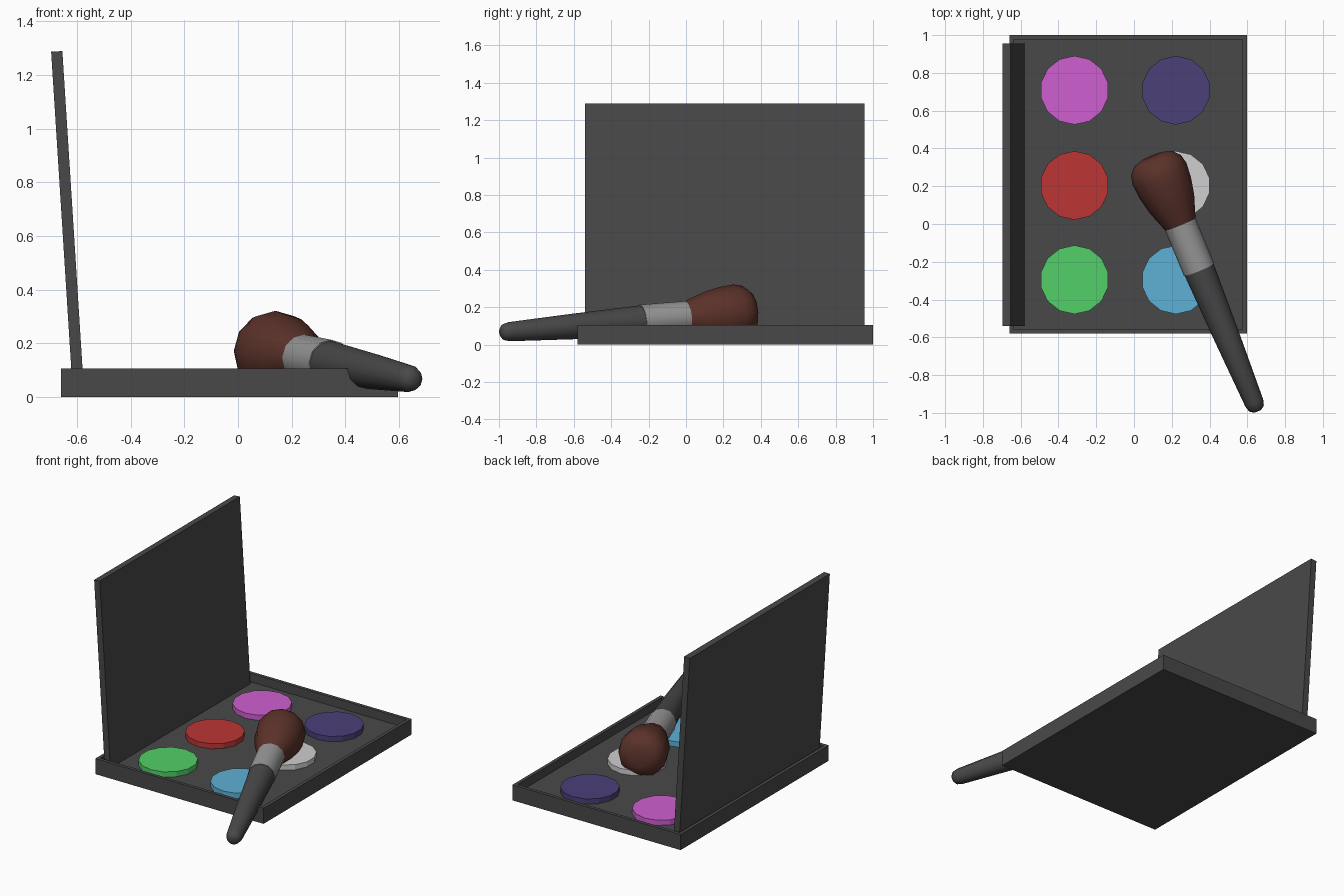
import bpy, bmesh, math
from mathutils import Vector, Matrix

if "Cube" in bpy.data.objects:
    bpy.data.objects.remove(bpy.data.objects["Cube"])


def material(name, rgb):
    m = bpy.data.materials.new(name)
    m.diffuse_color = (*rgb, 1)
    m.use_nodes = True
    m.node_tree.nodes["Principled BSDF"].inputs["Base Color"].default_value = m.diffuse_color
    return m


charcoal = material("charcoal", (0.066, 0.066, 0.066))
silver = material("silver", (0.32, 0.32, 0.32))
bristle = material("brown bristle", (0.105, 0.032, 0.023))


def finish(bm, name, mat, matrix=Matrix()):
    bmesh.ops.recalc_face_normals(bm, faces=bm.faces)
    me = bpy.data.meshes.new(name)
    bm.to_mesh(me)
    bm.free()
    ob = bpy.data.objects.new(name, me)
    ob.matrix_world = matrix
    me.materials.append(mat)
    bpy.context.collection.objects.link(ob)
    return ob


def box(lo, hi):
    bm = bmesh.new()
    lo, hi = Vector(lo), Vector(hi)
    size = hi - lo
    bmesh.ops.create_cube(bm, size=1, matrix=Matrix.Translation((lo + hi) / 2)
                          @ Matrix.Diagonal((*size, 1)))
    return bm


# tray with a recessed floor
bm = box((-0.66, -0.58, 0), (0.597, 1.0, 0.105))
bm.normal_update()
top = max(bm.faces, key=lambda f: f.calc_center_median().z)
bmesh.ops.inset_region(bm, faces=[top], thickness=0.032)
walls = bmesh.ops.extrude_discrete_faces(bm, faces=[top])
bmesh.ops.translate(bm, vec=(0, 0, -0.058), verts=walls["faces"][0].verts)
finish(bm, "tray", charcoal)

# open lid leaning back slightly
tilt = math.atan2(-0.079, 1.243)
bm = box((-0.042, -0.54, 0), (0, 0.955, 1.245))
finish(bm, "lid", charcoal, Matrix.Translation((-0.576, 0, 0.047)) @ Matrix.Rotation(tilt, 4, 'Y'))

# six colour pans
pans = [("magenta", (0.62, 0.115, 0.64), -0.315, 0.708), ("violet", (0.072, 0.05, 0.19), 0.222, 0.708),
        ("red", (0.51, 0.036, 0.036), -0.315, 0.204), ("white", (0.62, 0.62, 0.62), 0.222, 0.204),
        ("green", (0.085, 0.63, 0.14), -0.315, -0.295), ("sky blue", (0.11, 0.44, 0.66), 0.222, -0.295)]
for name, rgb, x, y in pans:
    bm = bmesh.new()
    bmesh.ops.create_cone(bm, cap_ends=True, segments=14, radius1=0.182, radius2=0.182, depth=0.04)
    finish(bm, name + " pan", material(name, rgb), Matrix.Translation((x, y, 0.062)))

# brush parts: profiles (radius, distance) turned around the brush axis
axis = Vector((-0.381, 0.921, 0.075)).normalized()
place = Matrix.Translation((0.345, -0.2425, 0.126)) @ axis.to_track_quat('Z', 'Y').to_matrix().to_4x4()


def turned(name, profile, mat, n=12):
    bm = bmesh.new()
    rings = [[bm.verts.new((r * math.cos(a), r * math.sin(a), s))
              for a in [2 * math.pi * i / n for i in range(n)]] for r, s in profile]
    for a, b in zip(rings, rings[1:]):
        for i in range(n):
            j = (i + 1) % n
            bm.faces.new((a[i], a[j], b[j], b[i]))
    bm.faces.new(rings[0])
    bm.faces.new(rings[-1])
    ob = finish(bm, name, mat, place)
    bpy.context.view_layer.objects.active = ob
    bpy.ops.object.select_all(action='DESELECT')
    ob.select_set(True)
    bpy.ops.object.shade_smooth_by_angle(angle=math.radians(50))


turned("brush_handle", [(0.022, -0.812), (0.042, -0.797), (0.051, -0.765), (0.068, -0.4), (0.083, 0)], charcoal)
turned("brush_ferrule", [(0.087, 0), (0.087, 0.262)], silver)
turned("brush_head", [(0.087, 0.262), (0.128, 0.38), (0.147, 0.47), (0.154, 0.55),
                      (0.143, 0.6), (0.11, 0.637), (0.06, 0.653)], bristle)
